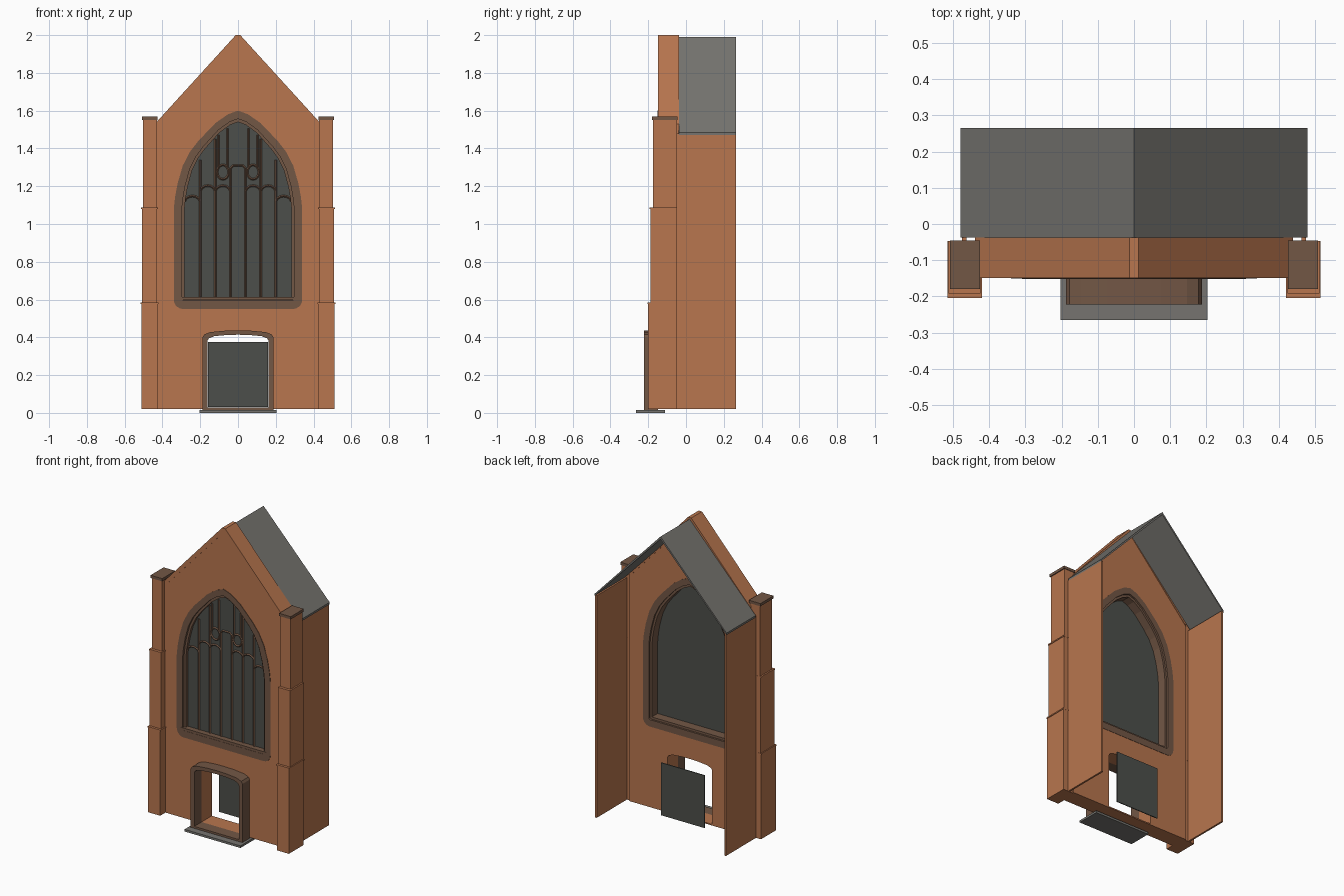
import bpy, bmesh, math
from mathutils import Matrix

if "Cube" in bpy.data.objects:
    bpy.data.objects.remove(bpy.data.objects["Cube"], do_unlink=True)


def material(name, color):
    m = bpy.data.materials.new(name)
    m.use_nodes = True
    m.diffuse_color = (*color, 1)
    m.node_tree.nodes["Principled BSDF"].inputs["Base Color"].default_value = (*color, 1)
    return m


BRICK = material("terracotta_brick", (0.48, 0.18, 0.077))
TRIM = material("brown_stone", (0.17, 0.095, 0.06))
SLATE = material("grey_slate", (0.18, 0.175, 0.16))
GLASS = material("dark_glass", (0.073, 0.078, 0.069))


def finish(name, curve, mat, matrix=Matrix()):
    """Turn a curve into a clean mesh object."""
    temp = bpy.data.objects.new("temp", curve)
    bpy.context.collection.objects.link(temp)
    graph = bpy.context.evaluated_depsgraph_get()
    mesh = bpy.data.meshes.new_from_object(temp.evaluated_get(graph))
    bpy.data.objects.remove(temp, do_unlink=True)
    bm = bmesh.new()
    bm.from_mesh(mesh)
    bmesh.ops.transform(bm, matrix=matrix, verts=bm.verts)
    bmesh.ops.remove_doubles(bm, verts=bm.verts, dist=1e-5)
    bmesh.ops.recalc_face_normals(bm, faces=bm.faces)
    for f in bm.faces:
        f.smooth = False
    bm.to_mesh(mesh)
    bm.free()
    mesh.materials.clear()
    mesh.materials.append(mat)
    ob = bpy.data.objects.new(name, mesh)
    bpy.context.collection.objects.link(ob)
    return ob


def plate(name, outlines, y0, y1, mat):
    """Extrude x-z outlines from y0 to y1; later outlines are holes."""
    curve = bpy.data.curves.new(name, "CURVE")
    curve.dimensions = "2D"
    curve.fill_mode = "BOTH"
    curve.extrude = (y1 - y0) / 2
    for pts in outlines:
        s = curve.splines.new("POLY")
        s.points.add(len(pts) - 1)
        for p, (x, z) in zip(s.points, pts):
            p.co = (x, z, 0, 1)
        s.use_cyclic_u = True
    turn = Matrix.Translation((0, (y0 + y1) / 2, 0)) @ Matrix.Rotation(math.pi / 2, 4, "X")
    return finish(name, curve, mat, turn)


def strokes(name, lines, y, radius, mat):
    """Thin square rods along x-z paths."""
    curve = bpy.data.curves.new(name, "CURVE")
    curve.dimensions = "3D"
    curve.bevel_depth = radius
    curve.bevel_resolution = 0
    for pts in lines:
        s = curve.splines.new("POLY")
        s.points.add(len(pts) - 1)
        for p, (x, z) in zip(s.points, pts):
            p.co = (x, y, z, 1)
    return finish(name, curve, mat)


def box(name, x0, x1, y0, y1, z0, z1, mat):
    return plate(name, [[(x0, z0), (x1, z0), (x1, z1), (x0, z1)]], y0, y1, mat)


def mirrored(right):
    """Complete a closed outline from its right half, listed bottom to top."""
    return right + [(-x, z) for x, z in reversed(right) if x > 0]


ARCH = [(1, 0), (0.98, 0.12), (0.94, 0.26), (0.86, 0.44), (0.75, 0.58),
        (0.62, 0.69), (0.35, 0.875), (0.15, 0.965), (0, 1)]
SPRING = 1.08


def pointed(w, bottom, top, r=0.0):
    """Pointed window outline with optional rounded lower corners."""
    corner = [(w, bottom)]
    if r:
        corner = [(w - r + r * math.sin(a), bottom + r - r * math.cos(a))
                  for a in (math.pi / 2 * i / 5 for i in range(6))]
    return mirrored(corner + [(w * u, SPRING + v * (top - SPRING)) for u, v in ARCH])


def doorway(w, bottom, shoulder, top):
    """Flat arched door outline."""
    rise = top - shoulder
    return mirrored([(w, bottom), (w, shoulder), (w * 0.95, shoulder + rise * 0.4),
                     (w * 0.78, shoulder + rise * 0.75), (w * 0.4, top - rise * 0.06), (0, top)])


FRONT, BACK = -0.147, -0.04
window_outer = pointed(0.34, 0.55, 1.6, 0.05)
window_mid = pointed(0.297, 0.595, 1.557, 0.012)
window_inner = pointed(0.283, 0.61, 1.54)
door_inner = doorway(0.162, 0.028, 0.382, 0.414)

# Gabled front wall with window and door openings
wall = mirrored([(0.44, 0.02), (0.44, 1.495), (0.012, 1.96), (0, 1.96)])
plate("front_wall", [wall, window_outer, door_inner], FRONT, BACK, BRICK)

# Raised gable coping
coping = [(0.44, 1.495), (0.44, 1.53), (0.012, 2.0), (-0.012, 2.0), (-0.44, 1.53),
          (-0.44, 1.495), (-0.012, 1.96), (0.012, 1.96)]
plate("gable_coping", [coping], FRONT - 0.002, BACK + 0.003, BRICK)

# Window surround, glass and sill
plate("window_surround", [window_outer, window_mid], FRONT - 0.003, BACK + 0.002, TRIM)
plate("window_inner_moulding", [window_mid, window_inner], FRONT + 0.012, BACK - 0.01, TRIM)
plate("window_glass", [window_mid], -0.116, -0.11, GLASS)
box("window_sill", -0.31, 0.31, FRONT - 0.005, -0.115, 0.597, 0.613, TRIM)

# Mullions and tracery
rods = []
for s in (1, -1):
    for x, top in ((0.2, 1.34), (0.12, 1.45), (0.04, 1.3)):
        rods.append([(s * x, 0.61), (s * x, top)])
    for a, b, z in ((0.2, 0.283, 1.12), (0.12, 0.2, 1.175), (0.04, 0.12, 1.175)):
        rods.append([(s * (a + (b - a) * t), z + 0.028 * math.sin(math.pi * t) ** 0.5)
                     for t in (0, 0.1, 0.3, 0.5, 0.7, 0.9, 1)])
    ring = [math.tau * i / 16 for i in range(17)]
    rods.append([(s * 0.08 + 0.031 * math.cos(a), 1.275 + 0.038 * math.sin(a)) for a in ring])
    rods.append([(s * 0.055, 1.3), (s * 0.055, 1.505)])
    rods.append([(s * 0.103, 1.3), (s * 0.103, 1.47)])
rods.append([(-0.04, 1.295), (-0.025, 1.31), (0.025, 1.31), (0.04, 1.295)])
strokes("window_tracery", rods, -0.119, 0.006, TRIM)

# Door surround, hanging door panel and step
plate("door_surround", [doorway(0.188, 0.015, 0.4, 0.437), door_inner], -0.222, FRONT, TRIM)
box("door_panel", -0.158, 0.158, 0.027, 0.033, 0.03, 0.375, GLASS)
box("door_step", -0.203, 0.203, -0.265, -0.11, 0, 0.014, SLATE)

# Side walls and stepped buttresses
for s, side in ((1, "left"), (-1, "right")):
    def side_box(name, x0, x1, *rest):
        box(f"{side}_{name}", min(s * x0, s * x1), max(s * x0, s * x1), *rest)

    side_box("side_wall", 0.463, 0.475, -0.052, 0.264, 0.02, 1.478, BRICK)
    stages = ((0.424, 0.511, -0.202, 0.02, 0.58), (0.428, 0.509, -0.189, 0.58, 1.083),
              (0.43, 0.503, -0.174, 1.083, 1.555))
    for i, (x0, x1, y0, z0, z1) in enumerate(stages):
        side_box(f"buttress_stage_{i + 1}", x0, x1, y0, -0.048, z0, z1, BRICK)
        if i < 2:
            side_box(f"buttress_ledge_{i + 1}", x0 - 0.004, x1 + 0.004,
                     y0 - 0.003, -0.047, z1 - 0.004, z1 + 0.004, BRICK)
    side_box("buttress_cap", 0.425, 0.509, -0.18, -0.045, 1.55, 1.568, TRIM)

# Pitched roof
roof = [(0.48, 1.472), (0.48, 1.485), (0, 1.99), (-0.48, 1.485), (-0.48, 1.472), (0, 1.973)]
plate("roof", [roof], BACK + 0.002, 0.265, SLATE)
